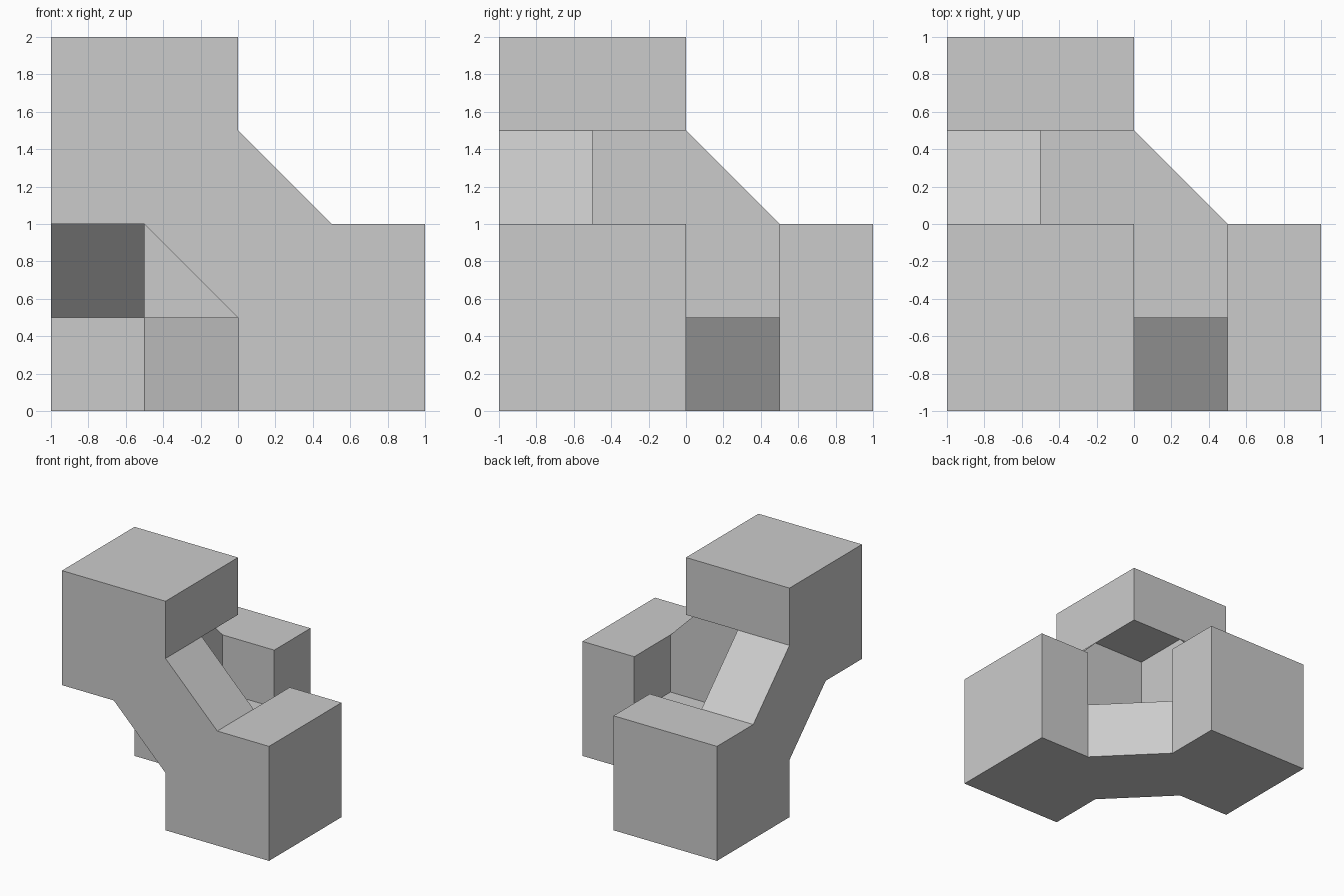
import bpy
import bmesh
from mathutils import Vector

default = bpy.data.objects.get("Cube")
if default:
    bpy.data.objects.remove(default, do_unlink=True)

grey = bpy.data.materials.new("plain grey")
grey.use_nodes = True
colour = (0.6, 0.6, 0.6, 1)
grey.diffuse_color = colour
grey.node_tree.nodes["Principled BSDF"].inputs["Base Color"].default_value = colour

HALF = 0.5
bm = bmesh.new()


def add_face(points, turn):
    """Add a face, its axes cycled so each third of the model matches."""
    verts = [bm.verts.new(Vector((p[-turn % 3], p[(1 - turn) % 3], p[(2 - turn) % 3])))
             for p in points]
    bm.faces.new(verts)


def flat(profile, depth):
    """Profile in x and z, at a fixed depth in y."""
    return [(x, depth, z) for x, z in profile]


def strip(a, b, near, far):
    """Profile edge a-b swept in y."""
    return flat([a, b], near) + flat([b, a], far)


def level(low, high, z):
    """Horizontal square from low to high in both x and y."""
    return [(low, low, z), (high, low, z), (high, high, z), (low, high, z)]


# Outline of one plate: an upper end and a side end joined by a diagonal neck
upper_end = [(HALF, 1), (0, 1), (0, 2), (1, 2), (1, 1.5)]
outline = upper_end + [(z, x) for x, z in reversed(upper_end)]
inner_face = [(HALF, 1), (HALF, 1.5), (1, 1.5)]
inner_face += [(z, x) for x, z in reversed(inner_face)]

# Three identical thirds, one per axis
for turn in range(3):
    # Plate with its two diagonal edges
    add_face(flat(outline, 0), turn)
    add_face(flat(inner_face, HALF), turn)
    add_face(strip((1, 1.5), (1.5, 1), 0, HALF), turn)
    add_face(strip((HALF, 1), (1, HALF), 0, HALF), turn)
    # End block: cap, its two inner sides, its recess and its foot
    add_face(level(0, 1, 2), turn)
    side = strip((1, 1.5), (1, 2), 0, 1)
    add_face(side, turn)
    add_face([(y, x, z) for x, y, z in side], turn)
    add_face(level(HALF, 1, 1.5), turn)
    add_face(level(0, HALF, 1), turn)

# Weld the thirds into one closed solid and centre it
bmesh.ops.remove_doubles(bm, verts=bm.verts, dist=0.001)
bmesh.ops.recalc_face_normals(bm, faces=bm.faces)
bmesh.ops.translate(bm, verts=bm.verts, vec=(-1, -1, 0))

mesh = bpy.data.meshes.new("three_way_frame")
bm.to_mesh(mesh)
bm.free()
mesh.materials.append(grey)
frame = bpy.data.objects.new("three_way_frame", mesh)
bpy.context.collection.objects.link(frame)
